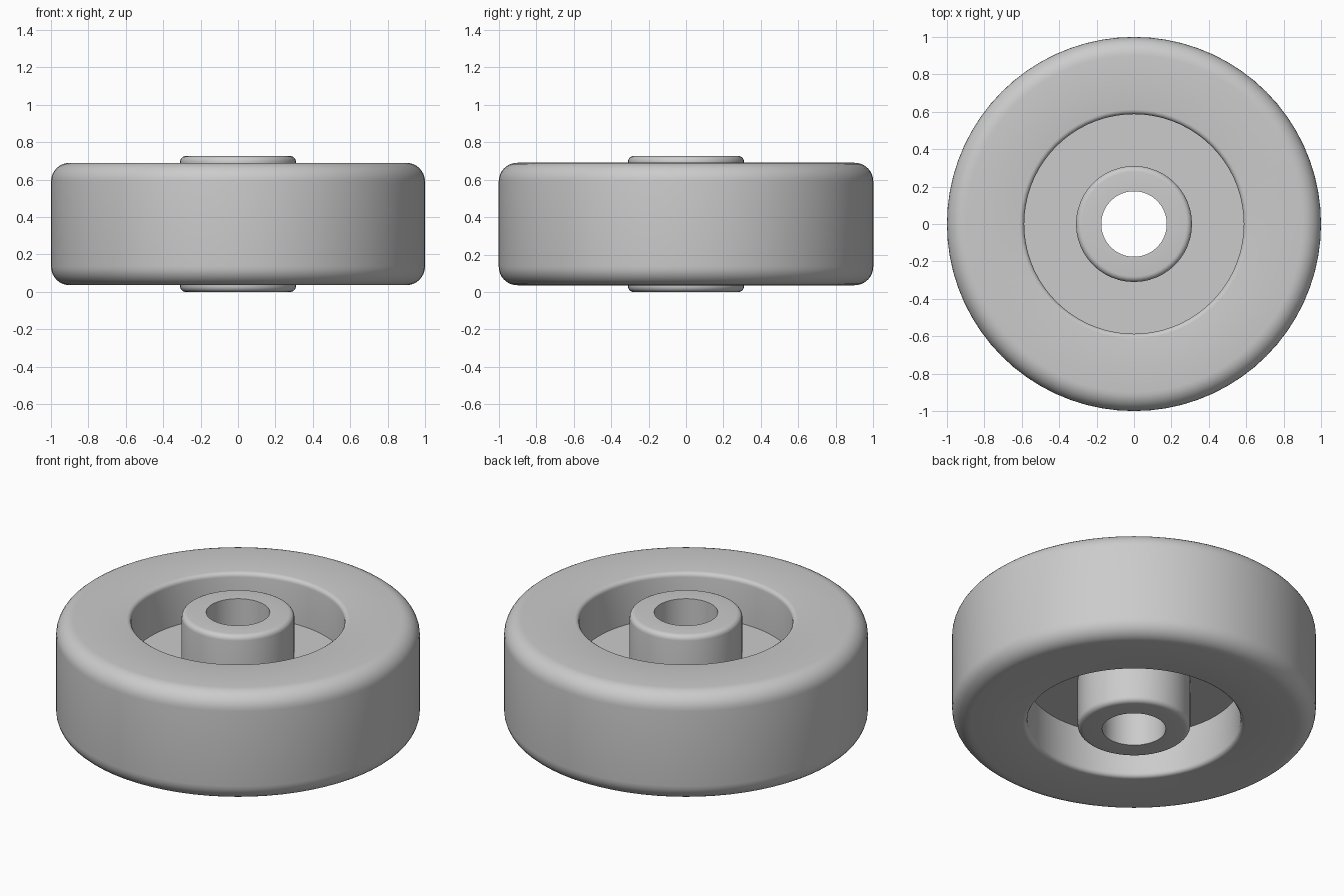
import bpy, bmesh
from math import sin, cos, pi, radians

cube = bpy.data.objects.get("Cube")
if cube:
    bpy.data.objects.remove(cube, do_unlink=True)

MID = 0.363          # height of the wheel's plane of symmetry
TYRE_HALF = 0.327
HUB_HALF = 0.363
WEB_HALF = 0.06
RIM, HUB, BORE = 0.587, 0.31, 0.175

grey = bpy.data.materials.new("plain grey")
grey.use_nodes = True
colour = (0.6, 0.6, 0.6, 1)
grey.diffuse_color = colour
grey.node_tree.nodes["Principled BSDF"].inputs["Base Color"].default_value = colour


def fillet(r, z, radius, start, steps):
    """Quarter arc around (r, z), running clockwise from the start angle."""
    angles = [radians(start) - pi / 2 * i / steps for i in range(steps + 1)]
    return [(r + radius * cos(a), z + radius * sin(a)) for a in angles]


def lathe(name, upper, segments):
    """Spin an upper half profile, mirrored below, into a closed ring."""
    profile = upper + [(r, -z) for r, z in reversed(upper)]
    bm = bmesh.new()
    rings = []
    for s in range(segments):
        a = 2 * pi * s / segments
        rings.append([bm.verts.new((r * cos(a), r * sin(a), z)) for r, z in profile])
    n = len(profile)
    for s, ring in enumerate(rings):
        following = rings[(s + 1) % segments]
        for i in range(n):
            j = (i + 1) % n
            bm.faces.new((ring[i], following[i], following[j], ring[j]))
    bmesh.ops.recalc_face_normals(bm, faces=bm.faces)
    mesh = bpy.data.meshes.new(name)
    bm.to_mesh(mesh)
    bm.free()
    mesh.materials.append(grey)
    obj = bpy.data.objects.new(name, mesh)
    obj.location.z = MID
    bpy.context.collection.objects.link(obj)
    bpy.ops.object.select_all(action="DESELECT")
    obj.select_set(True)
    bpy.context.view_layer.objects.active = obj
    bpy.ops.object.shade_smooth_by_angle(angle=radians(35))
    return obj


# Tyre with a wide outer round and a small round on the inner lip
lip, shoulder = 0.025, 0.1
lathe("tyre",
      fillet(RIM + lip, TYRE_HALF - lip, lip, 180, 4)
      + fillet(1 - shoulder, TYRE_HALF - shoulder, shoulder, 90, 8), 72)

# Thin web joining the hub to the tyre
lathe("web_disc", [(HUB - 0.05, WEB_HALF), (RIM + 0.03, WEB_HALF)], 72)

# Hub tube with a sharp bore and rounded outer edges
edge = 0.03
lathe("hub", [(BORE, HUB_HALF)] + fillet(HUB - edge, HUB_HALF - edge, edge, 90, 5), 48)
